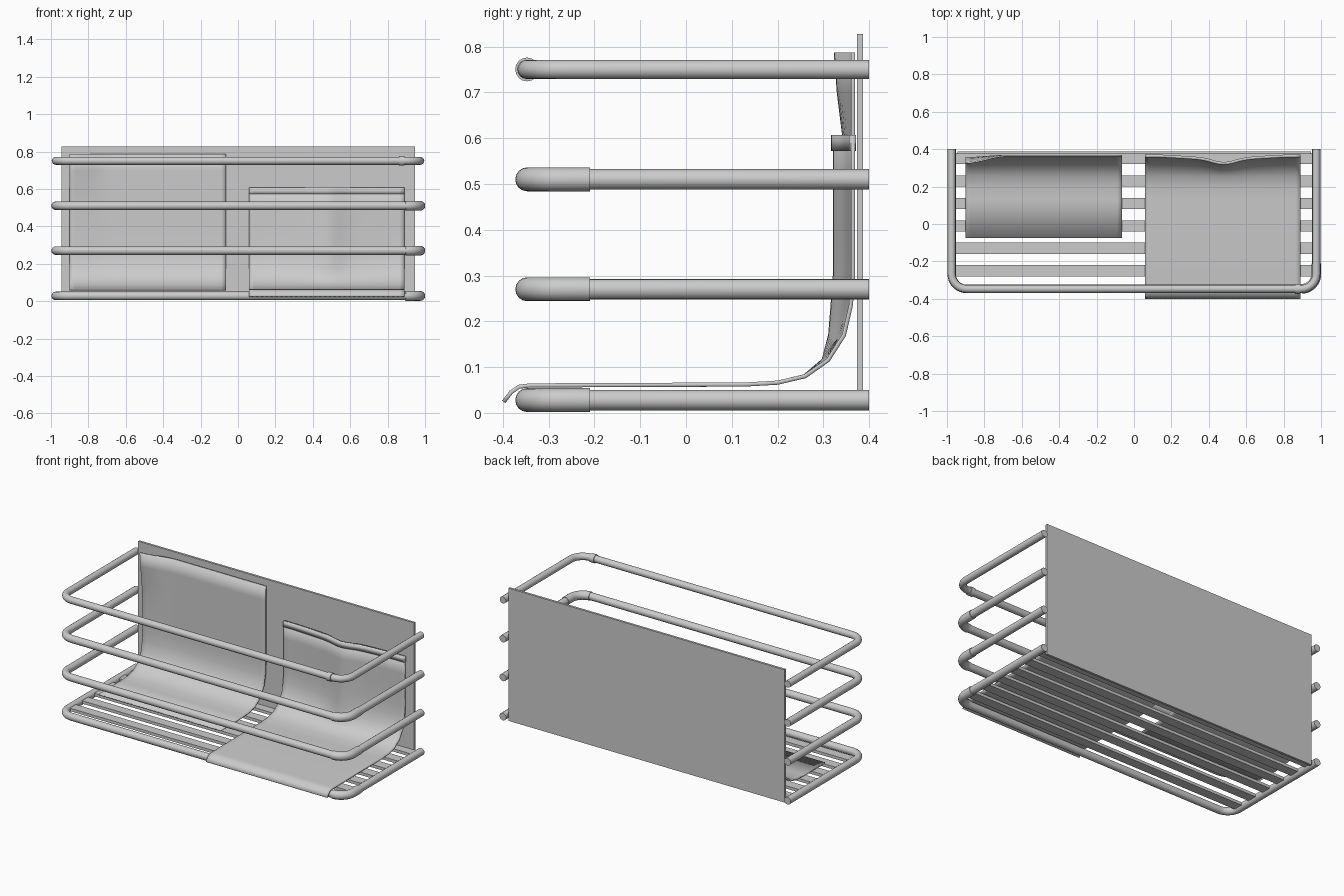
import bpy, bmesh, math

if "Cube" in bpy.data.objects:
    bpy.data.objects.remove(bpy.data.objects["Cube"])


def finish(ob, angle=40):
    bpy.ops.object.select_all(action='DESELECT')
    ob.select_set(True)
    bpy.context.view_layer.objects.active = ob
    bpy.ops.object.shade_smooth_by_angle(angle=math.radians(angle))


def box(name, x0, x1, y0, y1, z0, z1):
    bm = bmesh.new()
    bmesh.ops.create_cube(bm, size=1)
    for v in bm.verts:
        v.co = ((x0 + x1) / 2 + v.co.x * (x1 - x0),
                (y0 + y1) / 2 + v.co.y * (y1 - y0),
                (z0 + z1) / 2 + v.co.z * (z1 - z0))
    me = bpy.data.meshes.new(name)
    bm.to_mesh(me)
    bm.free()
    ob = bpy.data.objects.new(name, me)
    bpy.context.collection.objects.link(ob)
    return ob


def tube(name, pts, z, r):
    cu = bpy.data.curves.new(name, 'CURVE')
    cu.dimensions = '3D'
    cu.bevel_depth = r
    cu.bevel_resolution = 6
    cu.use_fill_caps = True
    sp = cu.splines.new('POLY')
    sp.points.add(len(pts) - 1)
    for p, (x, y) in zip(sp.points, pts):
        p.co = (x, y, z, 1)
    ob = bpy.data.objects.new(name, cu)
    bpy.context.collection.objects.link(ob)
    bpy.ops.object.select_all(action='DESELECT')
    ob.select_set(True)
    bpy.context.view_layer.objects.active = ob
    bpy.ops.object.convert(target='MESH')
    finish(bpy.context.object)


def smooth(a, b, t):
    t = min(1, max(0, (t - a) / (b - a)))
    return t * t * (3 - 2 * t)


def cloth(name, x0, x1, profile, push, thick, n=32):
    """Sweep a (y, z) profile across x; push(x, z) moves it forward."""
    bm = bmesh.new()
    rows = []
    for y, z in profile:
        row = []
        for i in range(n + 1):
            x = x0 + (x1 - x0) * i / n
            row.append(bm.verts.new((x, y - push(x, z), z)))
        rows.append(row)
    for a, b in zip(rows, rows[1:]):
        for i in range(n):
            bm.faces.new((a[i], a[i + 1], b[i + 1], b[i]))
    me = bpy.data.meshes.new(name)
    bm.to_mesh(me)
    bm.free()
    ob = bpy.data.objects.new(name, me)
    bpy.context.collection.objects.link(ob)
    m = ob.modifiers.new("thickness", 'SOLIDIFY')
    m.thickness = thick
    m.offset = 0
    finish(ob)


# Rails: U-shaped tubes with rounded front corners
X, Y, R = 0.975, -0.347, 0.08
right_corner = [(X - R + R * math.sin(a), Y + R - R * math.cos(a))
                for a in (math.pi / 2 * i / 8 for i in range(9))]
left_corner = [(-x, y) for x, y in reversed(right_corner)]
path = [(-X, 0.4)] + left_corner + right_corner + [(X, 0.4)]
for i, z in enumerate((0.028, 0.27, 0.51, 0.75)):
    tube(f"rail_{i}", path, z, 0.0225 if i < 3 else 0.021)
    # Sleeve joining the tube at the right corner
    if i < 3:
        tube(f"rail_sleeve_{i}", right_corner + [(X, -0.21)], z, 0.026)
    else:
        tube(f"rail_sleeve_{i}", [(0.86, Y), (0.89, Y)], z, 0.026)

# Back panel and floor slats
box("back_panel", -0.945, 0.945, 0.373, 0.387, 0.005, 0.827)
for i in range(6):
    y = -0.25 + 0.12 * i
    box(f"floor_slat_{i}", -0.957, 0.957, y - 0.03, y + 0.03, 0.022, 0.04)

# Left cloth: outer edge curls forward towards the top
bend = [(0.13, 0.062), (0.2, 0.066), (0.26, 0.08), (0.31, 0.115),
        (0.345, 0.17), (0.36, 0.235), (0.365, 0.3)]
cloth("left_towel", -0.9, -0.065,
      [(-0.075, 0.061)] + bend + [(0.365, z) for z in (0.4, 0.5, 0.6, 0.7, 0.787)],
      lambda x, z: (1 - smooth(-0.9, -0.68, x)) * (0.012 * smooth(0.08, 0.3, z)
                                                   + 0.026 * smooth(0.5, 0.8, z)), 0.009)


# Right cloth: drops over the front edge, with a fold down the middle
def fold(x, z):
    d = (x - 0.48) / 0.09
    return smooth(0.065, 0.22, z) * (0.03 * math.exp(-d * d)
                                     + 0.01 * smooth(0.1, 0.35, x) * (1 - smooth(0.6, 0.85, x)))


cloth("right_towel", 0.06, 0.89,
      [(-0.398, 0.024), (-0.382, 0.045), (-0.365, 0.057), (-0.34, 0.06)] + bend
      + [(0.365, z) for z in (0.4, 0.5, 0.605)], fold, 0.009)
cloth("right_towel_hem", 0.06, 0.89,
      [(0.364, 0.572), (0.364, 0.607)], fold, 0.015)
